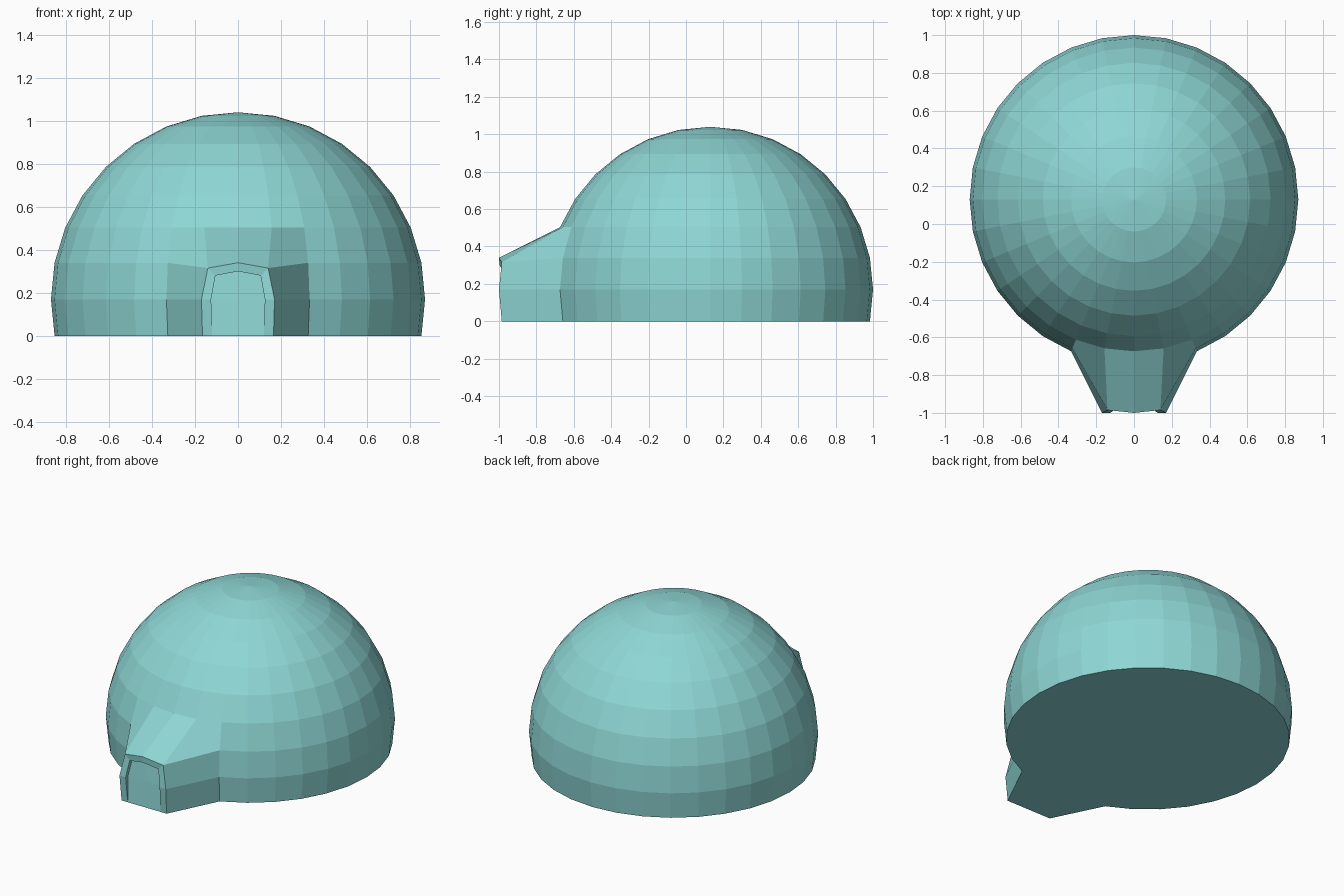
import bpy, bmesh
from math import sin, cos, pi
from mathutils import Vector

if "Cube" in bpy.data.objects:
    bpy.data.objects.remove(bpy.data.objects["Cube"])

RADIUS = 0.87
STEP = pi / 16
BASE = RADIUS * sin(STEP)          # height of the dome's equator
CENTRE = Vector((0, 0.13, BASE))

ice = bpy.data.materials.new("pale ice blue")
colour = (0.27, 0.68, 0.665, 1)
ice.diffuse_color = colour
ice.use_nodes = True
ice.node_tree.nodes["Principled BSDF"].inputs["Base Color"].default_value = colour


def on_dome(column, row):
    """Point on the dome, counted in grid steps from the front equator."""
    az, el = column * STEP, row * STEP
    return CENTRE + RADIUS * Vector((sin(az) * cos(el), -cos(az) * cos(el), sin(el)))


bm = bmesh.new()

# Dome, cut one ring below the equator
bmesh.ops.create_uvsphere(bm, u_segments=32, v_segments=16, radius=RADIUS)
bmesh.ops.translate(bm, vec=CENTRE, verts=bm.verts)
bmesh.ops.delete(bm, geom=[v for v in bm.verts if v.co.z < -0.01], context='VERTS')

# Opening where the entrance joins: four columns by three rows
opening = []
for f in bm.faces:
    c = f.calc_center_median()
    if c.y < -0.4 and abs(c.x) < 0.32 and c.z < on_dome(0, 2).z:
        opening.append(f)
bmesh.ops.delete(bm, geom=opening, context='FACES')

# Entrance outlines from the ground up to the crown, one half each
root = [on_dome(2, -1), on_dome(2, 0), on_dome(2, 1), on_dome(2, 2),
        on_dome(1, 2), on_dome(0, 2)]
mouth = [Vector(p) for p in ((0.165, -0.985, 0), (0.17, -1, BASE),
                             (0.14, -0.985, 0.315), (0, -1, 0.34))]
frame = [Vector(p) for p in ((0.12, -0.985, 0), (0.125, -1, BASE),
                             (0.105, -0.985, 0.28), (0, -0.997, 0.30))]
door = [p + Vector((0, depth, 0)) for p, depth in zip(frame, (0, 0.025, 0.025, 0.03))]


def add_face(points, side):
    bm.faces.new([bm.verts.new((p.x * side, p.y, p.z)) for p in points])


for side in (1, -1):
    # Walls and sloping roof
    add_face((root[0], root[1], mouth[1], mouth[0]), side)
    add_face((root[1], root[2], mouth[2], mouth[1]), side)
    add_face((root[2], root[3], root[4], mouth[2]), side)
    add_face((root[4], root[5], mouth[3], mouth[2]), side)
    # Front rim, reveal and recessed door panel
    for i in range(3):
        add_face((mouth[i], mouth[i + 1], frame[i + 1], frame[i]), side)
        reveal = [frame[i], frame[i + 1], door[i + 1]]
        add_face(reveal + ([door[i]] if i else []), side)
    sill, lintel = (Vector((0, door[k].y, door[k].z)) for k in (0, 1))
    add_face((door[0], door[1], lintel, sill), side)
    add_face((door[1], door[2], door[3], lintel), side)

bmesh.ops.remove_doubles(bm, verts=bm.verts, dist=0.001)

# Flat floor
rim = [e for e in bm.edges if e.is_boundary and all(v.co.z < 0.001 for v in e.verts)]
bmesh.ops.triangle_fill(bm, edges=rim, use_beauty=True)
bmesh.ops.recalc_face_normals(bm, faces=bm.faces)

mesh = bpy.data.meshes.new("ice_dome")
bm.to_mesh(mesh)
bm.free()
mesh.materials.append(ice)
bpy.context.collection.objects.link(bpy.data.objects.new("ice_dome_with_entrance", mesh))
